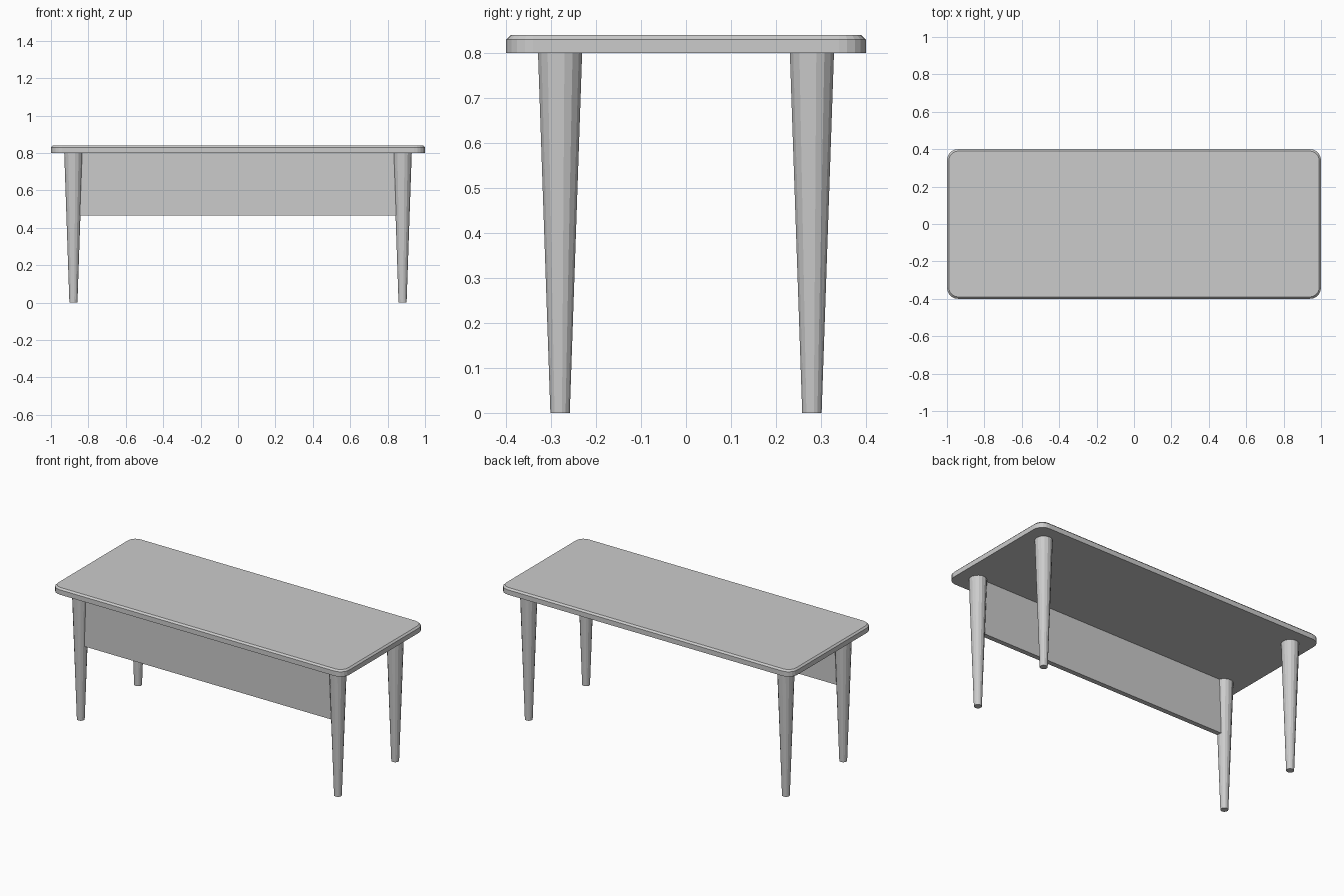
import bpy, bmesh
from math import cos, sin, pi

if "Cube" in bpy.data.objects:
    bpy.data.objects.remove(bpy.data.objects["Cube"])


def make_object(name, bm):
    bmesh.ops.recalc_face_normals(bm, faces=bm.faces)
    mesh = bpy.data.meshes.new(name)
    bm.to_mesh(mesh)
    bm.free()
    ob = bpy.data.objects.new(name, mesh)
    bpy.context.collection.objects.link(ob)
    return ob


def loft(name, rings):
    """Skin a stack of matching closed rings and cap both ends."""
    bm = bmesh.new()
    loops = [[bm.verts.new(p) for p in ring] for ring in rings]
    n = len(loops[0])
    for a, b in zip(loops, loops[1:]):
        for i in range(n):
            j = (i + 1) % n
            bm.faces.new((a[i], a[j], b[j], b[i]))
    bm.faces.new(loops[0][::-1])
    bm.faces.new(loops[-1])
    return make_object(name, bm)


def rounded_rect(hx, hy, r, z, steps=5):
    pts = []
    for k, (sx, sy) in enumerate(((1, 1), (-1, 1), (-1, -1), (1, -1))):
        for i in range(steps + 1):
            a = (k + i / steps) * pi / 2
            pts.append((sx * (hx - r) + r * cos(a), sy * (hy - r) + r * sin(a), z))
    return pts


def circle(cx, cy, r, z, sides=16):
    return [(cx + r * cos((i + 0.5) * 2 * pi / sides),
             cy + r * sin((i + 0.5) * 2 * pi / sides), z) for i in range(sides)]


# Table top with rounded corners and a chamfered upper edge
loft("table_top", [rounded_rect(1.0, 0.4, 0.06, 0.80),
                   rounded_rect(1.0, 0.4, 0.06, 0.83),
                   rounded_rect(0.99, 0.39, 0.05, 0.84)])

# Four tapered legs
for side, x in (("left", -0.88), ("right", 0.88)):
    for end, y in (("front", -0.28), ("back", 0.28)):
        loft(f"{end}_{side}_leg", [circle(x, y, 0.022, 0.0),
                                   circle(x, y, 0.05, 0.80)])

# Modesty panel between the front legs
bm = bmesh.new()
bmesh.ops.create_cube(bm, size=1)
bmesh.ops.scale(bm, vec=(1.74, 0.03, 0.335), verts=bm.verts)
bmesh.ops.translate(bm, vec=(0, -0.28, 0.6325), verts=bm.verts)
make_object("front_panel", bm)
